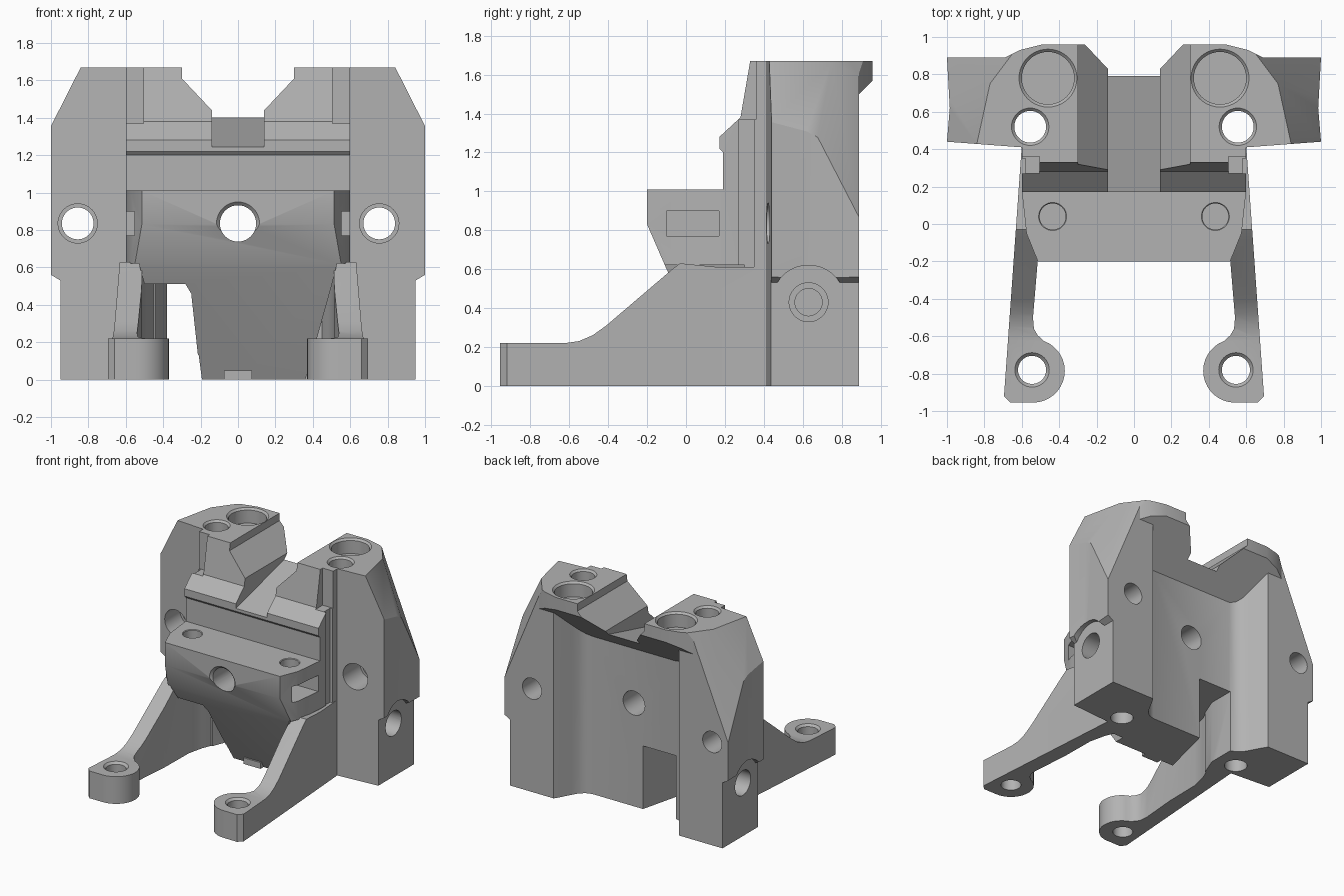
import bpy, bmesh
from math import cos, sin, radians
from mathutils import Vector

if "Cube" in bpy.data.objects:
    bpy.data.objects.remove(bpy.data.objects["Cube"])

grey = bpy.data.materials.new("plain grey")
grey.use_nodes = True
tone = (0.45, 0.45, 0.45, 1)
grey.diffuse_color = tone
grey.node_tree.nodes["Principled BSDF"].inputs["Base Color"].default_value = tone


def make(name, bm):
    bmesh.ops.recalc_face_normals(bm, faces=bm.faces)
    mesh = bpy.data.meshes.new(name)
    bm.to_mesh(mesh)
    bm.free()
    mesh.materials.append(grey)
    obj = bpy.data.objects.new(name, mesh)
    bpy.context.collection.objects.link(obj)
    return obj


def prism(name, axis, points, lo, hi):
    """Extrude a 2D outline along an axis; the outline uses the other two axes in order."""
    bm = bmesh.new()
    place = {"x": lambda a, b, t: (t, a, b), "y": lambda a, b, t: (a, t, b), "z": lambda a, b, t: (a, b, t)}[axis]
    face = bm.faces.new([bm.verts.new(place(a, b, lo)) for a, b in points])
    moved = bmesh.ops.extrude_face_region(bm, geom=[face])["geom"]
    shift = Vector(place(0, 0, hi - lo))
    bmesh.ops.translate(bm, vec=shift, verts=[v for v in moved if isinstance(v, bmesh.types.BMVert)])
    return make(name, bm)


def rect(a0, a1, b0, b1):
    return [(a0, b0), (a1, b0), (a1, b1), (a0, b1)]


def flip(points, side):
    return [(side * a, b) for a, b in points]


def combine(target, tool, mode="DIFFERENCE"):
    mod = target.modifiers.new("join", "BOOLEAN")
    mod.object, mod.operation, mod.solver = tool, mode, "EXACT"
    bpy.ops.object.select_all(action="DESELECT")
    bpy.context.view_layer.objects.active = target
    target.select_set(True)
    bpy.ops.object.modifier_apply(modifier=mod.name)
    bpy.data.objects.remove(tool)


def drill(target, start, direction, depth, radius, rim, shelf=0):
    """Round hole with a chamfered mouth, or a counterbore when a shelf depth is given."""
    turn = Vector(direction).to_track_quat("Z", "Y").to_matrix().to_4x4()
    lip = rim - radius
    mouth = (rim, rim, 0.03, shelf) if shelf else (rim + lip, radius, lip, lip)
    for r0, r1, back, end in ((radius, radius, 0.03, depth), mouth):
        bm = bmesh.new()
        bmesh.ops.create_cone(bm, cap_ends=True, segments=40, radius1=r0, radius2=r1, depth=back + end)
        bmesh.ops.translate(bm, vec=(0, 0, (end - back) / 2), verts=bm.verts)
        bm.transform(turn)
        bmesh.ops.translate(bm, vec=start, verts=bm.verts)
        combine(target, make("drill", bm))


def slice_off(obj, point, normal):
    """Cut away everything on the normal side of a plane and cap it."""
    bm = bmesh.new()
    bm.from_mesh(obj.data)
    cut = bmesh.ops.bisect_plane(bm, geom=bm.verts[:] + bm.edges[:] + bm.faces[:], dist=1e-5,
                                 plane_co=point, plane_no=normal, clear_outer=True)
    edges = [e for e in cut["geom_cut"] if isinstance(e, bmesh.types.BMEdge)]
    bmesh.ops.holes_fill(bm, edges=edges)
    bmesh.ops.recalc_face_normals(bm, faces=bm.faces)
    bm.to_mesh(obj.data)
    bm.free()


# Rear block with two columns and a rounded recess between them
half = [(0.37, 0.665), (0.42, 0.68), (0.46, 0.715), (0.49, 0.765), (0.53, 0.84), (0.56, 0.89),
        (1.0, 0.89), (0.985, 0.62), (1.0, 0.44), (0.6, 0.41)]
body = prism("body", "z", half + flip(half, -1)[::-1], 0, 1.67)

# Overhanging ledge at the back of the top
ledge = prism("ledge", "x", [(0.5, 1.11), (0.96, 1.57), (0.96, 1.67), (0.5, 1.67)], -0.7, 0.7)

# Slanted shoulders
for s in (-1, 1):
    for part in (body, ledge):
        slice_off(part, (s * 0.84, 0.43, 1.67), (s * 0.32, 0.07, 0.165))
        slice_off(part, (s * 0.77, 0.75, 1.67), (s * 0.12, 0.09, 0.05))
    slice_off(ledge, (s * 0.49, 0.96, 1.6), (s * 0.05, 0.2, 0))
    slice_off(ledge, (s * 0.6, 0.935, 1.6), (s * 0.1, 0.2, 0))

# Central housing: one side profile, trimmed in plan
profile = [(0.5, 0), (0.22, 0), (-0.1, 0.6), (-0.2, 0.83), (-0.2, 1.01), (0.19, 1.01),
           (0.19, 1.2), (0.172, 1.22), (0.172, 1.28), (0.28, 1.38), (0.33, 1.67), (0.5, 1.67)]
housing = prism("housing", "x", profile, -0.6, 0.6)
plan = [(0.6, 0.6), (0.6, 0.18), (0.575, -0.05), (0.51, -0.21)]
combine(housing, prism("plan", "z", plan + flip(plan, -1)[::-1], -0.1, 1.8), "INTERSECT")
right_gap = [(0.36, -0.1), (0.36, 0), (0.5, 0.5), (0.53, 0.62), (0.7, 0.62), (0.7, -0.1)]
left_gap = [(-0.2, -0.1), (-0.2, 0), (-0.25, 0.46), (-0.28, 0.51), (-0.5, 0.51), (-0.53, 0.62), (-0.7, 0.62), (-0.7, -0.1)]
for gap in (right_gap, left_gap):
    combine(housing, prism("gap", "y", gap, -0.5, 0.3))
tab = prism("tab", "x", rect(0.18, 0.3, 0, 0.05), -0.075, 0.075)

for part in (housing, ledge, tab):
    combine(body, part, "UNION")

# Saddle through the top, with a sloping floor
saddle = [(0.3, 1.9), (0.3, 1.61), (0.14, 1.44)]
combine(body, prism("saddle", "y", saddle + flip(saddle, -1)[::-1], 0, 1.2))
combine(body, prism("trough", "x", [(0, 1.2), (1.2, 1.505), (1.2, 1.9), (0, 1.9)], -0.14, 0.14))

# Notch through the lower body, flaring towards the back
notch = [(-0.21, 0.15), (-0.08, 0.67), (-0.08, 0.8), (-0.38, 0.8), (-0.38, 0.45), (-0.5, 0.15)]
combine(body, prism("notch", "z", notch, -0.1, 0.51))

# Steps, grooves and pockets on each side
for s in (-1, 1):
    step = flip([(0.95, -0.1), (0.95, 0.53), (1.1, 0.62), (1.1, -0.1)], s)
    combine(body, prism("step", "y", step, 0.3, 1))
    arch = [(0.63 + 0.19 * cos(radians(a)), 0.43 + 0.19 * sin(radians(a))) for a in range(0, 360, 10)]
    combine(body, prism("arch", "x", arch, *sorted((s * 0.95, s * 1.1))))
    combine(body, prism("groove", "x", rect(0.27, 0.35, 0.6, 1.7), *sorted((s * 0.58, s * 0.62))))
    combine(body, prism("corner", "x", rect(0.1, 0.36, 1.37, 1.8), *sorted((s * 0.505, s * 0.601))))
    combine(body, prism("pocket", "x", rect(-0.1, 0.17, 0.77, 0.9), *sorted((s * 0.36, s * 0.7))))

# Holes
for s in (-1, 1):
    drill(body, (s * 0.46, 0.78, 1.67), (0, 0, -1), 0.12, 0.14, 0.155)
    drill(body, (s * 0.555, 0.52, 1.67), (0, 0, -1), 1.75, 0.085, 0.1)
    drill(body, (s * 0.95, 0.63, 0.43), (-s, 0, 0), 0.25, 0.07, 0.1, 0.15)
    drill(body, (s * 0.435, 0.04, 1.01), (0, 0, -1), 0.2, 0.07, 0.075)
for x in (-0.857, 0.755):
    drill(body, (x, 0.43, 0.835), (0, 1, 0), 0.6, 0.085, 0.105, 0.2)
drill(body, (0, -0.2, 0.835), (0, 1, 0), 1.1, 0.097, 0.115)

# Legs with round feet, widening into the columns
side_view = [(0.5, 0), (-0.96, 0), (-0.96, 0.22), (-0.62, 0.22), (-0.55, 0.23), (-0.48, 0.26), (-0.41, 0.31),
             (-0.07, 0.6), (-0.03, 0.63), (0.17, 0.61), (0.5, 0.61)]
foot = [(0.54 + 0.17 * cos(radians(a)), -0.785 + 0.17 * sin(radians(a))) for a in range(-90, -251, -10)]
top_view = [(0.6, 0.5), (0.6, 0.42), (0.695, -0.92), (0.66, -0.955)] + foot + [
    (0.515, -0.595), (0.535, -0.56), (0.54, -0.5), (0.515, -0.2), (0.51, 0.1), (0.48, 0.23), (0.381, 0.46), (0.381, 0.5)]
legs = []
for name, s in (("left_leg", 1), ("right_leg", -1)):
    leg = prism(name, "x", side_view, *sorted((s * 0.3, s * 0.8)))
    combine(leg, prism("outline", "z", flip(top_view, s), -0.1, 0.8), "INTERSECT")
    drill(leg, (s * 0.545, -0.78, 0.22), (0, 0, -1), 0.3, 0.075, 0.092)
    # Keep the vertical bore open where the leg overlaps the column
    drill(leg, (s * 0.555, 0.52, 0.61), (0, 0, -1), 0.7, 0.085, 0.086)
    legs.append(leg)

# Smooth curved walls, keep machined edges sharp
for obj in [body] + legs:
    bpy.ops.object.select_all(action="DESELECT")
    bpy.context.view_layer.objects.active = obj
    obj.select_set(True)
    bpy.ops.object.shade_smooth_by_angle(angle=radians(25))
